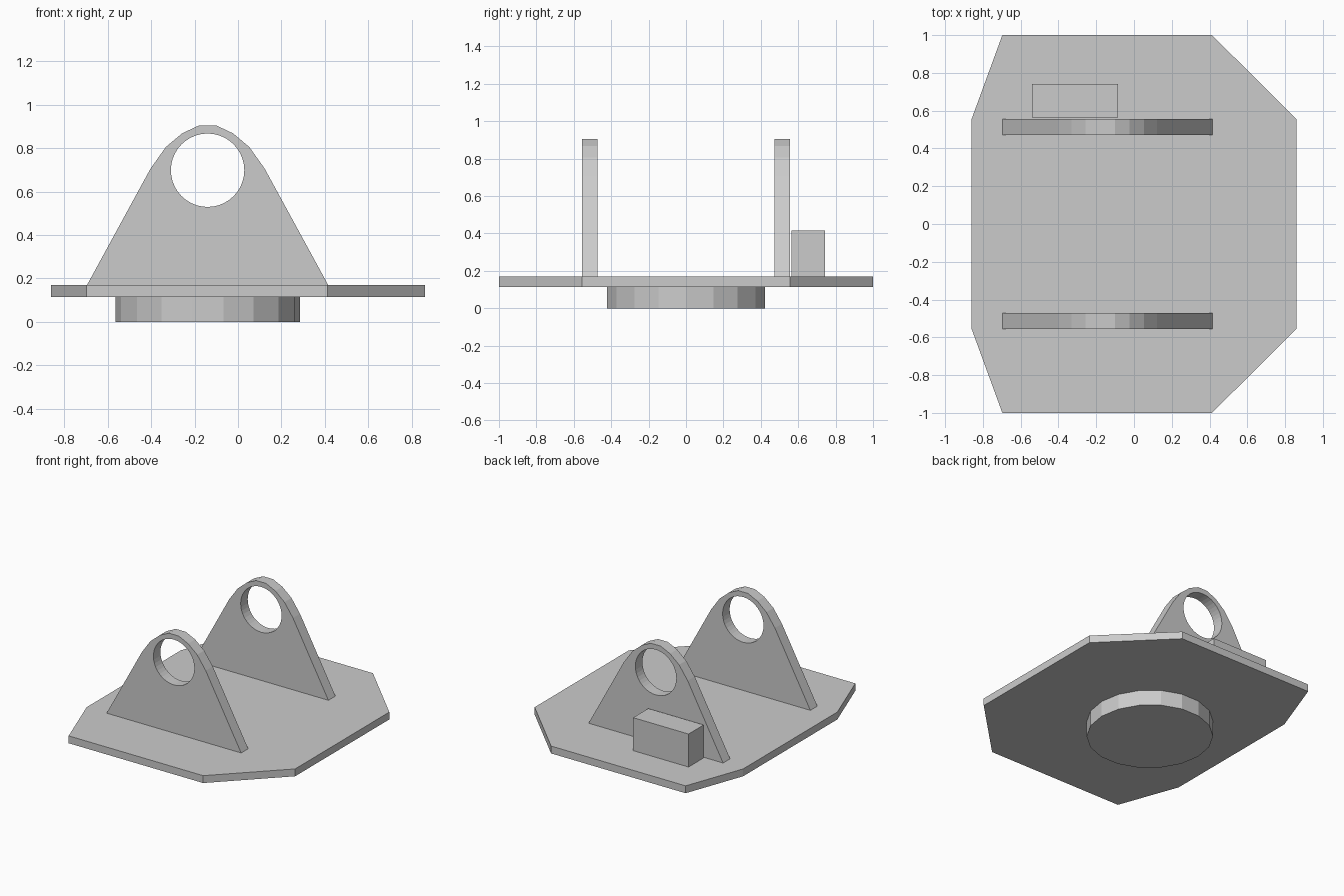
import bpy
from math import cos, sin, pi, radians

if "Cube" in bpy.data.objects:
    bpy.data.objects.remove(bpy.data.objects["Cube"])


def ring(cx, cy, r, sides, sy=1.0):
    return [(cx + r * cos(2 * pi * i / sides), cy + r * sy * sin(2 * pi * i / sides))
            for i in range(sides)]


def extrude_profile(name, outlines, depth, location, tilt=0.0):
    """Extrude filled 2D outlines (later ones are holes), centred on location."""
    curve = bpy.data.curves.new(name, 'CURVE')
    curve.dimensions = '2D'
    curve.fill_mode = 'BOTH'
    curve.extrude = depth / 2
    for pts in outlines:
        s = curve.splines.new('POLY')
        s.points.add(len(pts) - 1)
        for p, (x, y) in zip(s.points, pts):
            p.co = (x, y, 0, 1)
        s.use_cyclic_u = True
        s.use_smooth = False
    ob = bpy.data.objects.new(name, curve)
    ob.location = location
    ob.rotation_euler = (tilt, 0, 0)
    bpy.context.collection.objects.link(ob)
    bpy.ops.object.select_all(action='DESELECT')
    ob.select_set(True)
    bpy.context.view_layer.objects.active = ob
    bpy.ops.object.convert(target='MESH')
    return bpy.context.object


AXIS_X = -0.14   # shared centre of pivot disc and bracket holes

# Octagonal base plate
half = [(-0.86, 0.555), (-0.697, 1.0), (0.413, 1.0), (0.86, 0.555)]
outline = half + [(x, -y) for x, y in reversed(half)]
extrude_profile("base_plate", [outline], 0.055, (0, 0, 0.1425))

# Round pivot disc underneath
extrude_profile("pivot_disc", [ring(AXIS_X, 0, 0.425, 18, 1.012)], 0.115, (0, 0, 0.0575))

# Two upright brackets with round holes
side = [(0.555, 0.17), (0.263, 0.705), (0.192, 0.805), (0.117, 0.868), (0.04, 0.904)]
profile = [(AXIS_X + x, z) for x, z in side] + [(AXIS_X - x, z) for x, z in reversed(side)]
hole = ring(AXIS_X, 0.698, 0.169, 40)
for name, y in (("front_bracket", -0.514), ("back_bracket", 0.514)):
    extrude_profile(name, [profile, hole], 0.083, (0, y, 0), radians(90))

# Small box behind the back bracket
bpy.ops.mesh.primitive_cube_add(size=1, location=(-0.312, 0.653, 0.2925))
box = bpy.context.object
box.name = "rear_box"
box.scale = (0.457, 0.178, 0.247)
